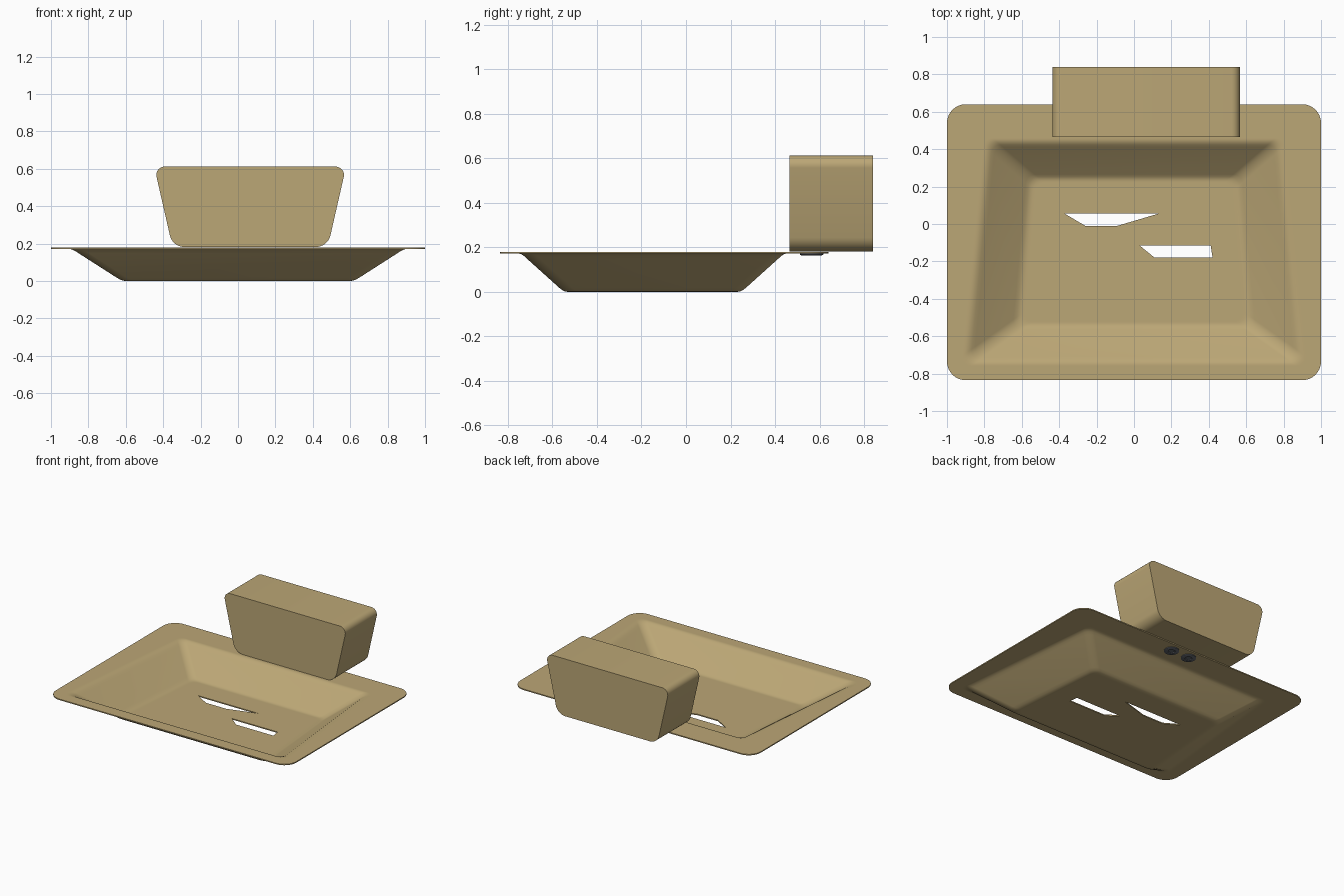
import bpy
import bmesh
import math
from mathutils import Vector

if "Cube" in bpy.data.objects:
    bpy.data.objects.remove(bpy.data.objects["Cube"])


def material(name, colour):
    mat = bpy.data.materials.new(name)
    mat.use_nodes = True
    mat.diffuse_color = (*colour, 1)
    mat.node_tree.nodes["Principled BSDF"].inputs["Base Color"].default_value = (*colour, 1)
    return mat


tan = material("tan", (0.50, 0.385, 0.18))
steel = material("dark steel", (0.12, 0.13, 0.15))


def rounded(corners, radii, steps=8):
    """Counter-clockwise polygon with every corner replaced by an arc."""
    pts = []
    for i, radius in enumerate(radii):
        p = Vector(corners[i])
        a = (Vector(corners[i - 1]) - p).normalized()
        b = (Vector(corners[(i + 1) % len(corners)]) - p).normalized()
        half = a.angle(b) / 2
        centre = p + (a + b).normalized() * radius / math.sin(half)
        start = p + a * radius / math.tan(half) - centre
        end = p + b * radius / math.tan(half) - centre
        sweep = math.pi - 2 * half
        for s in range(steps + 1):
            t = s / steps
            pts.append(centre + (start * math.sin((1 - t) * sweep)
                                 + end * math.sin(t * sweep)) / math.sin(sweep))
    return pts


def loft(name, rings, mat, cap_first=True):
    """Bridge equal-length rings of points and cap the ends."""
    bm = bmesh.new()
    loops = [[bm.verts.new(p) for p in ring] for ring in rings]
    for low, high in zip(loops, loops[1:]):
        for i in range(len(low)):
            j = (i + 1) % len(low)
            bm.faces.new((low[i], low[j], high[j], high[i]))
    bm.faces.new(loops[-1])
    if cap_first:
        bm.faces.new(loops[0][::-1])
        bmesh.ops.recalc_face_normals(bm, faces=bm.faces)
    mesh = bpy.data.meshes.new(name)
    bm.to_mesh(mesh)
    bm.free()
    mesh.materials.append(mat)
    obj = bpy.data.objects.new(name, mesh)
    bpy.context.collection.objects.link(obj)
    return obj


def activate(obj):
    bpy.ops.object.select_all(action='DESELECT')
    obj.select_set(True)
    bpy.context.view_layer.objects.active = obj


def smooth(obj, degrees=30):
    activate(obj)
    bpy.ops.object.shade_smooth_by_angle(angle=math.radians(degrees))


def cut(obj, cutter):
    mod = obj.modifiers.new("cut", 'BOOLEAN')
    mod.operation = 'DIFFERENCE'
    mod.solver = 'EXACT'
    mod.object = cutter
    activate(obj)
    bpy.ops.object.modifier_apply(modifier=mod.name)
    bpy.data.objects.remove(cutter)


def quad(front_x, back_x, front_y, back_y):
    return [Vector(p) for p in ((-front_x, front_y), (front_x, front_y),
                                (back_x, back_y), (-back_x, back_y))]


# Tray: flat rim, soft shoulder, sloping walls and a flat floor
RIM, FLOOR = 0.18, 0.008
outer = quad(1, 1, -0.835, 0.64)
mouth = quad(0.91, 0.79, -0.75, 0.45)
base = quad(0.60, 0.535, -0.53, 0.23)
rings = [[(*p, RIM) for p in rounded(outer, [0.1] * 4)]]
wall = [(-0.04, 0), (0, 0), (0.06, 0.02), (0.12, 0.07), (0.18, 0.14),
        (0.84, 0.9), (0.9, 0.96), (0.95, 0.99), (1, 1), (1.04, 1)]
for inward, drop in wall:
    corners = [m.lerp(b, inward) for m, b in zip(mouth, base)]
    z = RIM + (FLOOR - RIM) * drop
    rings.append([(*p, z) for p in rounded(corners, [0.05] * 4)])
tray = loft("tray", rings, tan, cap_first=False)
shell = tray.modifiers.new("thickness", 'SOLIDIFY')
shell.thickness = FLOOR
shell.offset = -1
activate(tray)
bpy.ops.object.modifier_apply(modifier=shell.name)

# Two angular openings through the floor
openings = (
    [(-0.37, 0.055), (-0.26, -0.01), (-0.09, -0.01), (0.13, 0.055)],
    [(0.03, -0.115), (0.11, -0.18), (0.42, -0.18), (0.41, -0.115)],
)
for outline in openings:
    cutter = loft("opening_cutter", [[(*p, z) for p in outline] for z in (-0.05, 0.05)], tan)
    cutter.hide_render = True
    cut(tray, cutter)
smooth(tray)

# Tapered block standing on the back rim
CENTRE = 0.065
side = [(CENTRE - 0.415, RIM + 0.002), (CENTRE + 0.415, RIM + 0.002),
        (CENTRE + 0.513, 0.612), (CENTRE - 0.513, 0.612)]
profile = rounded(side, [0.08, 0.08, 0.045, 0.045])
block = loft("back_block", [[(x, y, z) for x, z in profile] for y in (0.465, 0.84)], tan)
smooth(block)


def circle(x, y, z, radius, sides):
    return [(x + radius * math.cos(math.tau * i / sides),
             y + radius * math.sin(math.tau * i / sides), z) for i in range(sides)]


# Pair of socket screws holding the block from below
for label, offset in (("left", 0.075), ("right", -0.075)):
    x, y = CENTRE + offset, 0.565
    screw = loft(label + "_screw", [circle(x, y, 0.174, 0.052, 32),
                                    circle(x, y, 0.167, 0.052, 32),
                                    circle(x, y, 0.164, 0.046, 32)], steel)
    socket = loft("socket_cutter", [circle(x, y, z, 0.026, 6) for z in (0.15, 0.17)], steel)
    socket.hide_render = True
    cut(screw, socket)
    smooth(screw)
